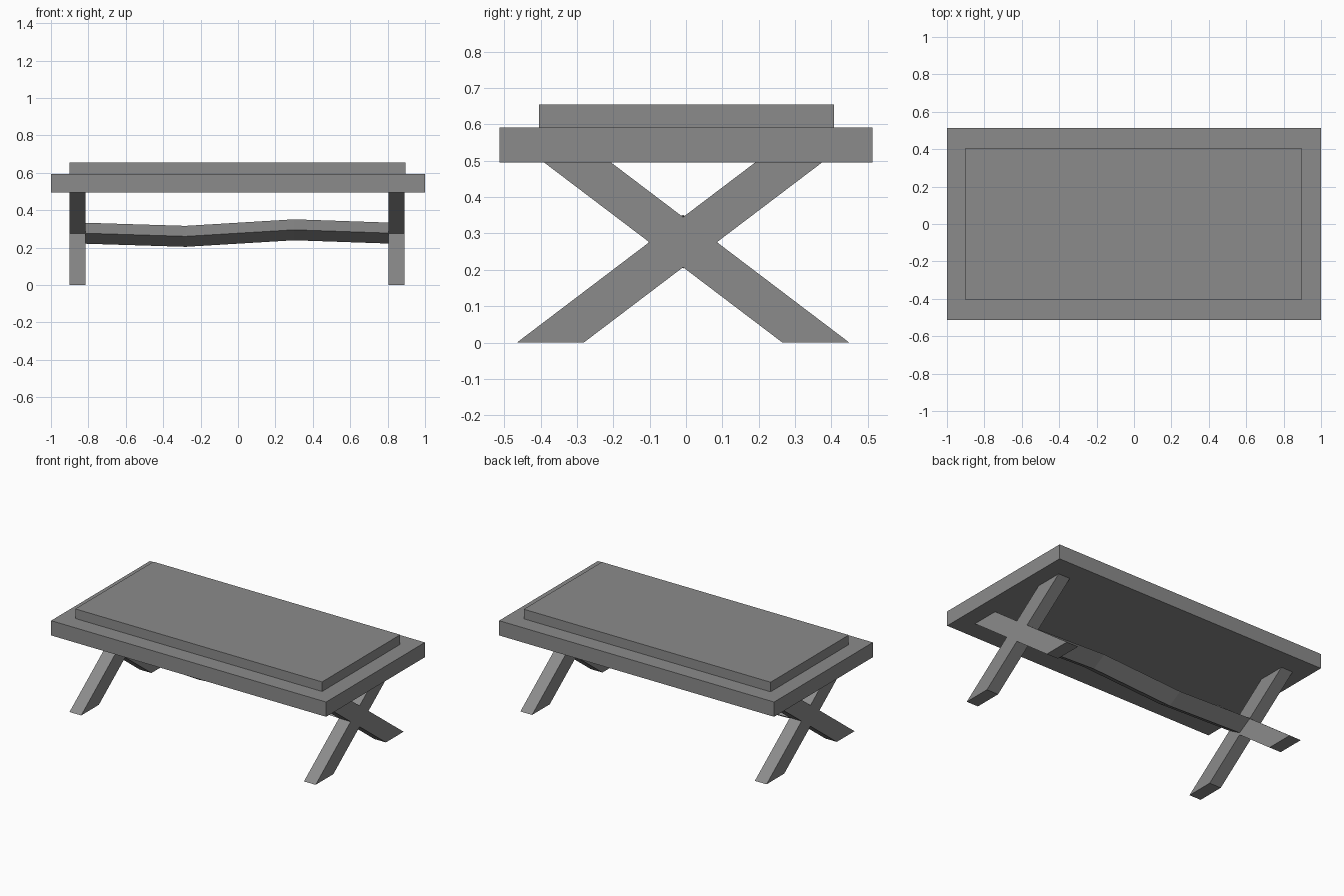
import bpy
import bmesh
from mathutils import Vector

cube = bpy.data.objects.get("Cube")
if cube:
    bpy.data.objects.remove(cube, do_unlink=True)

grey = bpy.data.materials.new("neutral grey")
grey.use_nodes = True
colour = (0.26, 0.26, 0.26, 1)
grey.diffuse_color = colour
grey.node_tree.nodes["Principled BSDF"].inputs["Base Color"].default_value = colour


def finish(name, bm):
    bmesh.ops.recalc_face_normals(bm, faces=bm.faces)
    mesh = bpy.data.meshes.new(name)
    bm.to_mesh(mesh)
    bm.free()
    mesh.materials.append(grey)
    obj = bpy.data.objects.new(name, mesh)
    bpy.context.collection.objects.link(obj)
    return obj


def box(name, low, high):
    low, high = Vector(low), Vector(high)
    bm = bmesh.new()
    bmesh.ops.create_cube(bm, size=1)
    bmesh.ops.scale(bm, vec=high - low, verts=bm.verts)
    bmesh.ops.translate(bm, vec=(low + high) / 2, verts=bm.verts)
    return finish(name, bm)


def loft(name, sections):
    """Join matching rings of points into a closed solid."""
    bm = bmesh.new()
    rings = [[bm.verts.new(p) for p in ring] for ring in sections]
    for a, b in zip(rings, rings[1:]):
        for i in range(len(a)):
            j = (i + 1) % len(a)
            bm.faces.new((a[i], a[j], b[j], b[i]))
    bm.faces.new(rings[0])
    bm.faces.new(rings[-1])
    return finish(name, bm)


# Table top and raised panel
box("table_top", (-1, -0.513, 0.495), (1, 0.513, 0.592))
box("raised_panel", (-0.9, -0.405, 0.592), (0.895, 0.407, 0.655))

# Crossed legs: half of the X outline, mirrored about its centre line
centre_y = -0.008
half = [(0, 0.207), (0.273, 0), (0.457, 0), (0.093, 0.276),
        (0.382, 0.495), (0.198, 0.495), (0, 0.345)]
outline = half + [(-y, z) for y, z in half[-2:0:-1]]
for name, x0, x1 in (("right_crossed_legs", -0.9, -0.815),
                     ("left_crossed_legs", 0.805, 0.89)):
    loft(name, [[(x, y + centre_y, z) for y, z in outline] for x in (x0, x1)])

# Wavy stretcher with a diamond cross-section
path = [(-0.83, 0.277), (-0.28, 0.26), (0.3, 0.295), (0.82, 0.277)]
diamond = [(-0.095, 0), (0, -0.056), (0.095, 0), (0, 0.056)]
loft("stretcher", [[(x, y + centre_y, z + dz) for y, dz in diamond]
                   for x, z in path])
